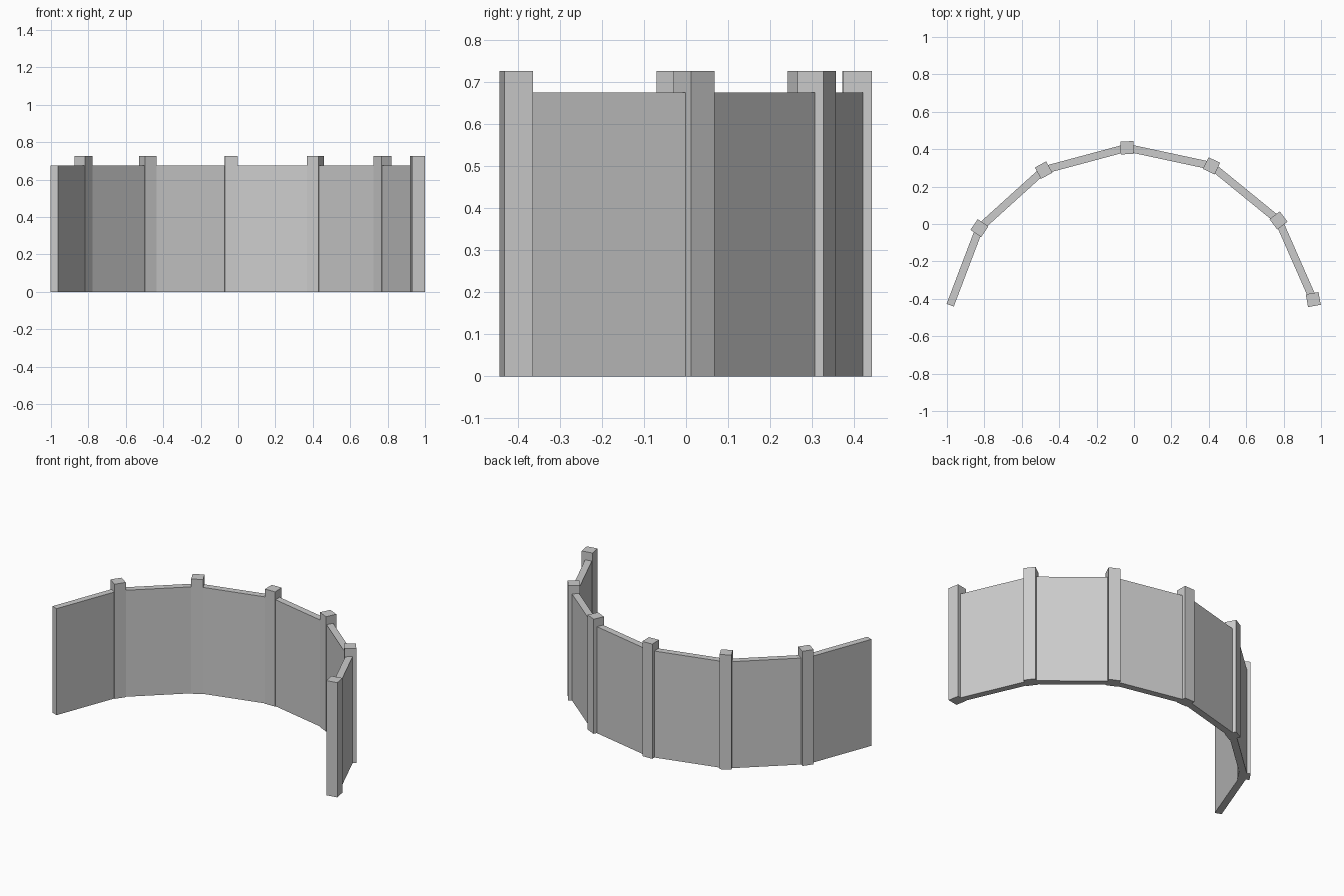
import bpy
from math import sin, cos, radians

if "Cube" in bpy.data.objects:
    bpy.data.objects.remove(bpy.data.objects["Cube"])

CX, CY, R = -0.012, -0.578, 0.986     # arc centre and radius
STEP, START = 27.1, -1.46 - 3 * 27.1  # degrees clockwise from +y
POST, POST_H = 0.069, 0.727
WALL_T, WALL_H = 0.041, 0.675
CHORD = 2 * R * sin(radians(STEP / 2))
WALL_L = CHORD - 0.042                # wall ends are buried in the posts


def box(name, radius, angle, size):
    """Box standing on the ground, tangent to the arc at the given angle."""
    a = radians(angle)
    loc = (CX + radius * sin(a), CY + radius * cos(a), size[2] / 2)
    bpy.ops.mesh.primitive_cube_add(size=1, location=loc, rotation=(0, 0, -a))
    ob = bpy.context.object
    ob.name = name
    ob.scale = size
    bpy.ops.object.transform_apply(location=False, rotation=False, scale=True)


for i in range(6):
    # wall panel along the chord
    box(f"wall_panel_{i + 1}", R * cos(radians(STEP / 2)),
        START + STEP * (i + 0.5), (WALL_L, WALL_T, WALL_H))
    # post at the right end of the panel; the left end stays open
    box(f"post_{i + 1}", R, START + STEP * (i + 1), (POST, POST, POST_H))
